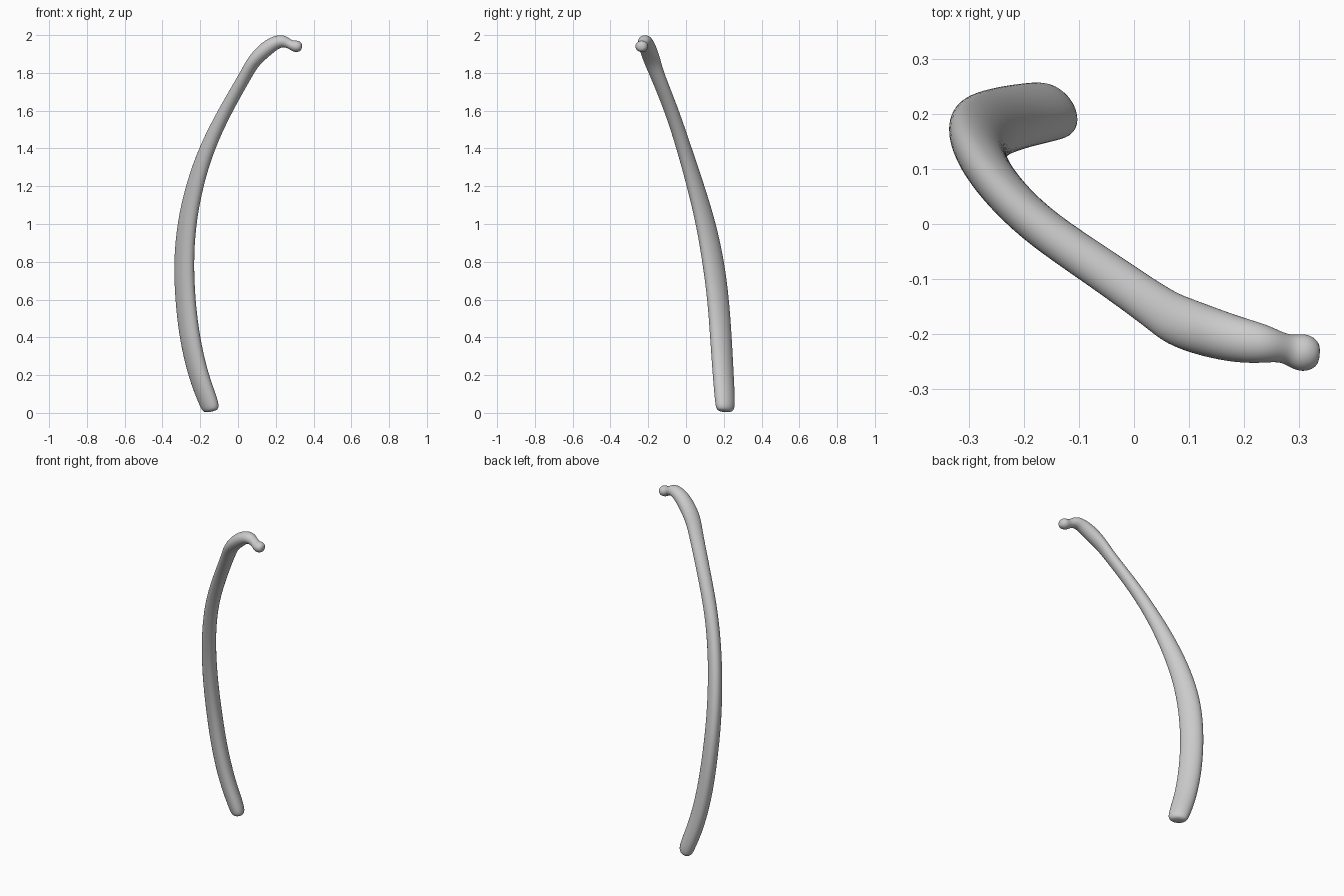
import bpy, bmesh
from math import sin, cos, pi, radians
from mathutils import Vector

cube = bpy.data.objects.get("Cube")
if cube:
    bpy.data.objects.remove(cube)

# Bone material
bone = bpy.data.materials.new("bone_grey")
bone.use_nodes = True
colour = (0.6, 0.6, 0.6, 1)
bone.diffuse_color = colour
bone.node_tree.nodes["Principled BSDF"].inputs["Base Color"].default_value = colour

# Stations along the shaft: x, y, z, half thickness, half depth, heading of the thickness
STATIONS = [
    (-.142, .207, .006, .022, .034, 40),   # rounded lower end
    (-.144, .207, .018, .037, .053, 40),
    (-.154, .207, .052, .043, .060, 40),
    (-.212, .197, .20, .044, .063, 40),    # broad lower shaft
    (-.257, .185, .40, .044, .065, 40),
    (-.280, .171, .60, .043, .065, 40),
    (-.288, .145, .80, .042, .066, 40),
    (-.273, .106, 1.0, .040, .059, 42),
    (-.232, .051, 1.2, .038, .051, 46),    # narrowing upper shaft
    (-.167, -.010, 1.4, .037, .041, 52),
    (-.069, -.075, 1.6, .038, .034, 57),
    (.048, -.157, 1.8, .040, .031, 60),
    (.077, -.176, 1.855, .047, .033, 64),  # tubercle
    (.138, -.198, 1.920, .046, .041, 70),
    (.196, -.213, 1.961, .041, .037, 75),
    (.240, -.219, 1.971, .035, .034, 75),
    (.272, -.226, 1.953, .025, .023, 75),  # neck
    (.290, -.231, 1.944, .030, .027, 75),
    (.308, -.235, 1.940, .035, .032, 75),  # rounded head
    (.328, -.237, 1.939, .029, .026, 75),
    (.339, -.238, 1.938, .015, .014, 75),
]
SIDES = 12
FIT = 6 / (4 + 2 * cos(2 * pi / SIDES))  # offsets subdivision shrinkage

bm = bmesh.new()
centres = [Vector(s[:3]) for s in STATIONS]
rings = []
for i, (c, s) in enumerate(zip(centres, STATIONS)):
    tangent = Vector()
    if i > 0:
        tangent += (c - centres[i - 1]).normalized()
    if i < len(centres) - 1:
        tangent += (centres[i + 1] - c).normalized()
    tangent.normalize()
    across = Vector((cos(radians(s[5])), sin(radians(s[5])), 0))
    across = (across - tangent * across.dot(tangent)).normalized()
    deep = tangent.cross(across)
    ring = []
    for k in range(SIDES):
        t = 2 * pi * k / SIDES
        ring.append(bm.verts.new(c + FIT * (across * s[3] * cos(t) + deep * s[4] * sin(t))))
    rings.append(ring)

# Skin between the rings, then close both ends
for lower, upper in zip(rings, rings[1:]):
    for k in range(SIDES):
        n = (k + 1) % SIDES
        bm.faces.new((lower[k], lower[n], upper[n], upper[k]))
bm.faces.new(rings[0][::-1])
bm.faces.new(rings[-1])
bmesh.ops.recalc_face_normals(bm, faces=bm.faces)
for face in bm.faces:
    face.smooth = True

mesh = bpy.data.meshes.new("rib_bone")
bm.to_mesh(mesh)
bm.free()
mesh.materials.append(bone)
rib = bpy.data.objects.new("rib_bone", mesh)
bpy.context.collection.objects.link(rib)
smooth = rib.modifiers.new("Smooth", 'SUBSURF')
smooth.levels = smooth.render_levels = 2
